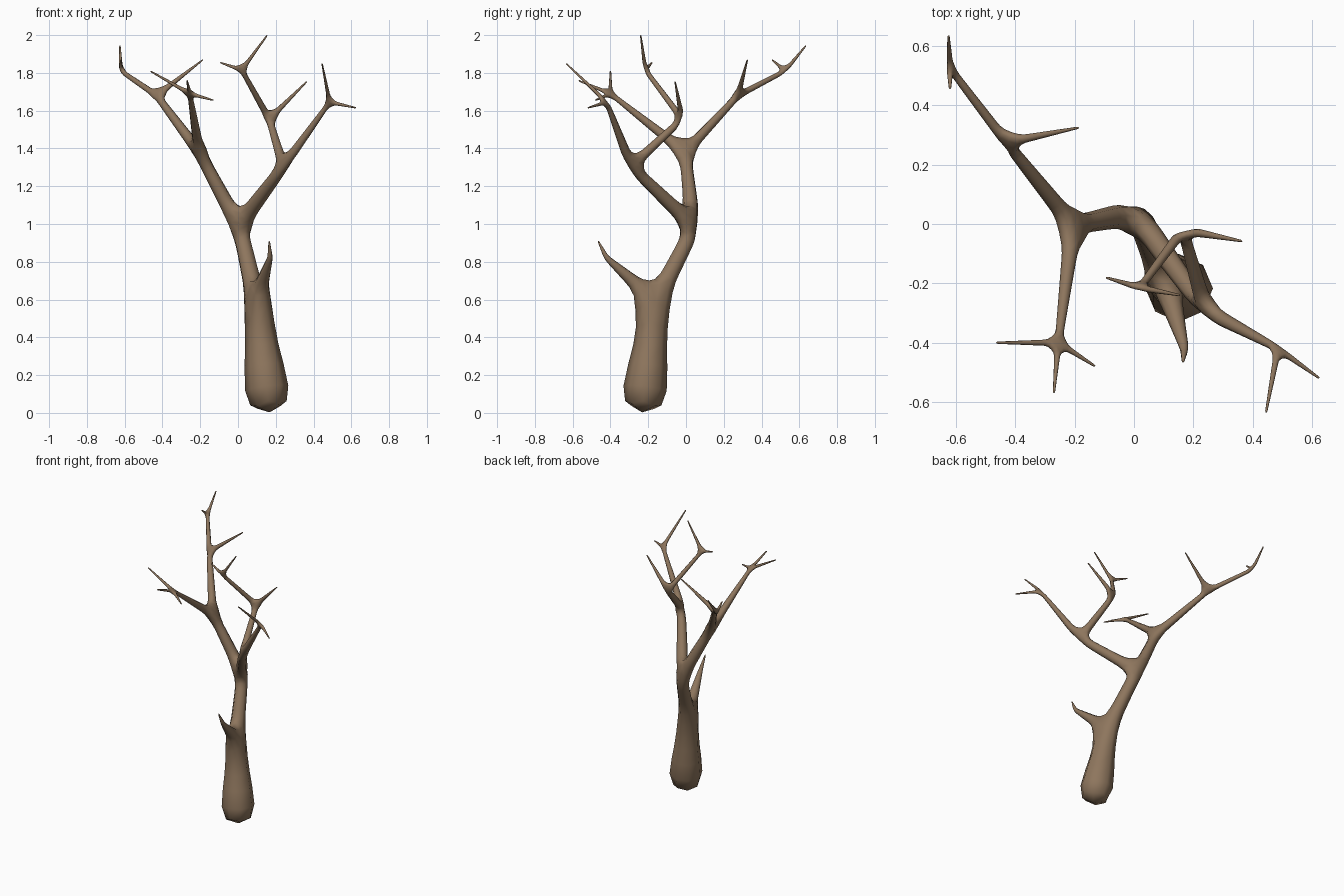
import bpy

cube = bpy.data.objects.get("Cube")
if cube:
    bpy.data.objects.remove(cube, do_unlink=True)

TIP = 0.004

# Skeleton joints: name -> (parent, position, radius), parents listed first
joints = {
    "base": (None, (0.17, -0.235, -0.02), 0.152),
    "low_fork": ("base", (0.097, -0.16, 0.59), 0.057),
    "trunk_bend": ("low_fork", (0.03, -0.005, 0.89), 0.046),
    "main_fork": ("trunk_bend", (0.003, 0.038, 0.99), 0.047),

    # Short stub low on the trunk
    "stub": ("low_fork", (0.17, -0.42, 0.82), 0.016),
    "stub_tip": ("stub", (0.165, -0.465, 0.91), TIP),

    # Right limb, reaching backward and forward
    "right_fork": ("main_fork", (-0.205, -0.005, 1.38), 0.033),
    "back_fork": ("right_fork", (-0.43, 0.275, 1.68), 0.019),
    "back_elbow": ("back_fork", (-0.62, 0.525, 1.81), 0.013),
    "back_tip": ("back_elbow", (-0.625, 0.635, 1.945), TIP),
    "back_nub": ("back_elbow", (-0.62, 0.455, 1.87), TIP),
    "back_twig": ("back_fork", (-0.185, 0.325, 1.87), TIP),
    "fore_fork": ("right_fork", (-0.255, -0.4, 1.69), 0.013),
    "fore_twig_side": ("fore_fork", (-0.465, -0.4, 1.81), TIP),
    "fore_twig_front": ("fore_fork", (-0.27, -0.57, 1.76), TIP),
    "fore_twig_low": ("fore_fork", (-0.13, -0.48, 1.655), TIP),

    # Left limb, with an outer branch and an upper one
    "left_fork": ("main_fork", (0.24, -0.29, 1.305), 0.03),
    "outer_fork": ("left_fork", (0.485, -0.42, 1.645), 0.013),
    "outer_tip": ("outer_fork", (0.625, -0.52, 1.615), TIP),
    "outer_twig": ("outer_fork", (0.445, -0.635, 1.85), TIP),
    "upper_bend": ("left_fork", (0.165, -0.02, 1.555), 0.019),
    "upper_twig": ("upper_bend", (0.365, -0.058, 1.755), TIP),
    "upper_fork": ("upper_bend", (0.02, -0.215, 1.815), 0.013),
    "top_tip": ("upper_fork", (0.155, -0.24, 2.0), TIP),
    "top_nub": ("upper_fork", (-0.095, -0.18, 1.855), TIP),
}

# Bark colour
bark = bpy.data.materials.new("brown_bark")
bark.use_nodes = True
colour = (0.27, 0.18, 0.11, 1.0)
bark.diffuse_color = colour
shader = next(n for n in bark.node_tree.nodes if n.type == 'BSDF_PRINCIPLED')
shader.inputs["Base Color"].default_value = colour

# Joint and edge skeleton
names = list(joints)
points = [joints[n][1] for n in names]
edges = [(names.index(joints[n][0]), i) for i, n in enumerate(names) if joints[n][0]]
mesh = bpy.data.meshes.new("bare_tree")
mesh.from_pydata(points, edges, [])
mesh.materials.append(bark)
tree = bpy.data.objects.new("bare_tree", mesh)
bpy.context.collection.objects.link(tree)

# Skin around the skeleton
skin = tree.modifiers.new("bark_skin", 'SKIN')
skin.use_smooth_shade = True
skin.use_x_symmetry = False
for i, n in enumerate(names):
    vert = mesh.skin_vertices[0].data[i]
    vert.radius = (joints[n][2],) * 2
    vert.use_root = i == 0

# Rounded eight-sided limbs
smooth = tree.modifiers.new("rounding", 'SUBSURF')
smooth.levels = 1
smooth.render_levels = 1
